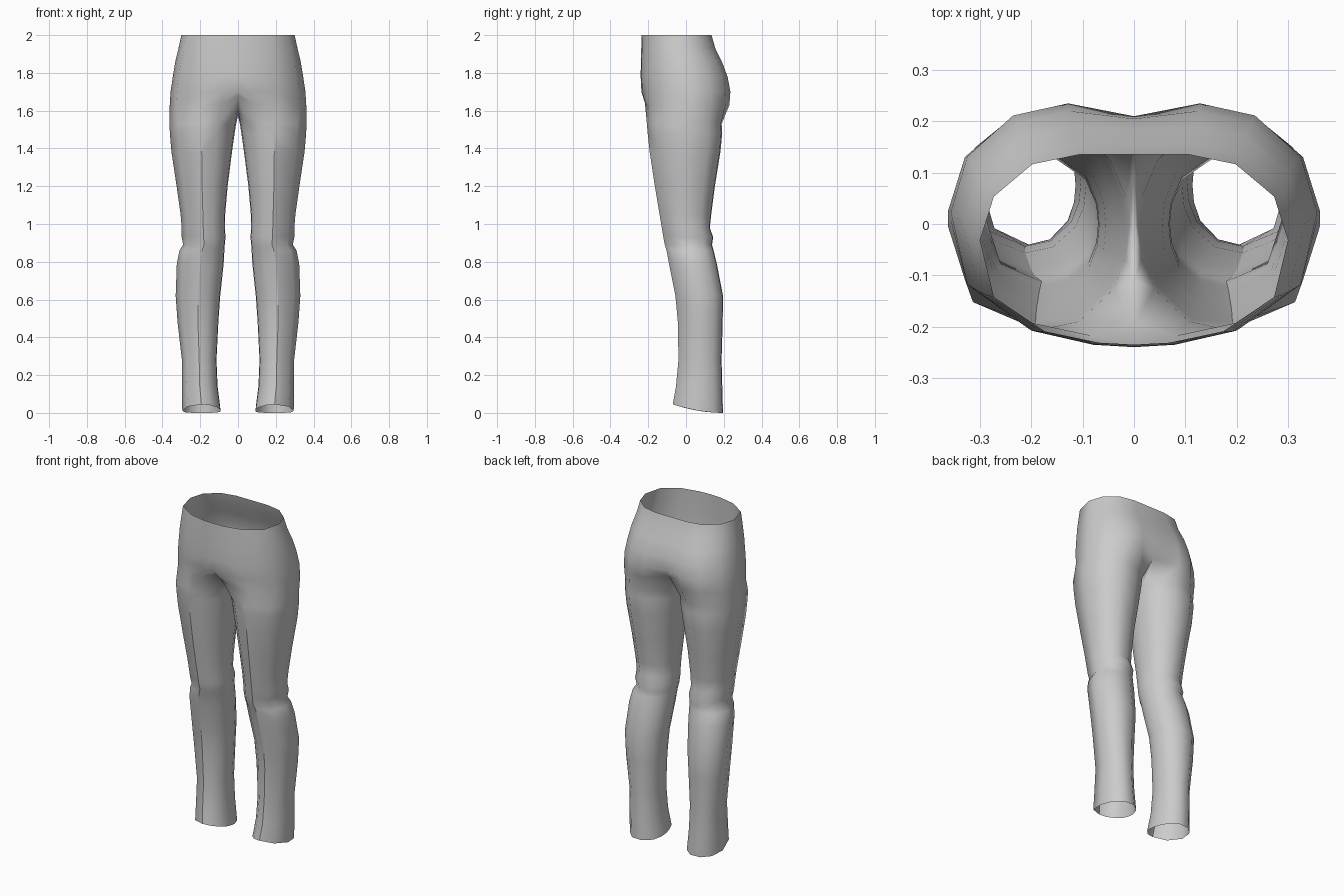
import bpy, bmesh, math
from mathutils import Vector

cube = bpy.data.objects.get("Cube")
if cube:
    bpy.data.objects.remove(cube)

mat = bpy.data.materials.new("grey_cloth")
mat.use_nodes = True
grey = (0.6, 0.6, 0.6, 1)
mat.diffuse_color = grey
mat.node_tree.nodes["Principled BSDF"].inputs["Base Color"].default_value = grey

# Half outline of the hips, front centre to back centre: x and depth as fractions
HIP = [(0, 0), (.23, .01), (.58, .07), (.91, .25), (1, .55),
       (.91, .78), (.66, .95), (.36, 1), (0, 1)]
# Hip rings: height, half width, front y, back y, depth of the centre back groove
HIPS = [(2.0, .30, -.235, .135, 0), (1.93, .315, -.237, .155, 0),
        (1.86, .332, -.239, .19, .005), (1.78, .345, -.24, .22, .015),
        (1.70, .357, -.236, .235, .025), (1.62, .362, -.222, .23, .06)]
# Leg rings: height, inner x, outer x, front y, back y
LEGS = [(1.53, .010, .362, -.207, .195), (1.48, .018, .361, -.203, .198),
        (1.38, .032, .352, -.192, .188), (1.20, .055, .325, -.165, .158),
        (1.05, .068, .304, -.14, .138), (.98, .070, .298, -.128, .130),
        (.93, .066, .298, -.12, .148), (.89, .070, .290, -.112, .142),
        (.86, .072, .310, -.103, .150), (.79, .076, .324, -.09, .167),
        (.62, .094, .330, -.056, .200), (.48, .104, .320, -.043, .198),
        (.28, .114, .297, -.04, .192), (.14, .108, .297, -.053, .196),
        (0, .092, .295, -.07, .200)]
# Point 2 of every leg ring is the pressed front crease
ANGLES = [-145, -115, -90, -45, 0, 35, 70, 105, 140, 165, 180, -165]
FRONT = 2


def hip_ring(z, w, yf, yb, groove):
    pts = [Vector((x * w, yf + t * (yb - yf), z)) for x, t in HIP]
    pts[-1].y -= groove
    return pts


def leg_ring(z, x0, x1, yf, yb):
    pts = []
    for a in ANGLES:
        c, s = math.cos(math.radians(a)), math.sin(math.radians(a))
        x = (x0 + x1) / 2 + (x1 - x0) / 2 * math.copysign(abs(c) ** .92, c)
        y = (yf + yb) / 2 + (yb - yf) / 2 * math.copysign(abs(s) ** .92, s)
        pts.append(Vector((x, y, z)))
    if z == 0:  # hem rises over the foot
        for p in pts:
            p.z = .045 * ((yb - p.y) / (yb - yf)) ** 2
    return pts


bm = bmesh.new()


def bridge(upper, lower, closed):
    n = len(upper)
    for i in range(n if closed else n - 1):
        j = (i + 1) % n
        bm.faces.new((upper[i], lower[i], lower[j], upper[j]))


# Hips, with the centre seam lifted where it curves under
rings = [hip_ring(*r) for r in HIPS]
low = rings[-1]
low[0] = Vector((0, -.195, 1.68))
low[1].z = 1.64
low[-2].z = 1.63
low[-1] = Vector((0, .165, 1.65))
hips = [[bm.verts.new(p) for p in r] for r in rings]
for a, b in zip(hips, hips[1:]):
    bridge(a, b, False)

# Crotch seam closes the lowest hip ring into the top of the leg
seam = [bm.verts.new(p) for p in ((0, .1, 1.60), (0, 0, 1.575), (0, -.11, 1.61))]
legs = [hips[-1] + seam]
legs += [[bm.verts.new(p) for p in leg_ring(*r)] for r in LEGS]
for a, b in zip(legs, legs[1:]):
    bridge(a, b, True)

for f in bm.faces:
    f.smooth = True
# Pressed front crease
for a, b in zip(legs[2:], legs[3:]):
    bm.edges.get((a[FRONT], b[FRONT])).smooth = False
bmesh.ops.recalc_face_normals(bm, faces=bm.faces)
if sum(f.normal.x * f.calc_area() * (f.calc_center_median().x - .18) for f in bm.faces) < 0:
    bmesh.ops.reverse_faces(bm, faces=bm.faces)

mesh = bpy.data.meshes.new("trousers")
bm.to_mesh(mesh)
bm.free()
mesh.materials.append(mat)
trousers = bpy.data.objects.new("trousers", mesh)
bpy.context.collection.objects.link(trousers)
mirror = trousers.modifiers.new("mirror", 'MIRROR')
mirror.use_clip = True
mirror.merge_threshold = .001
